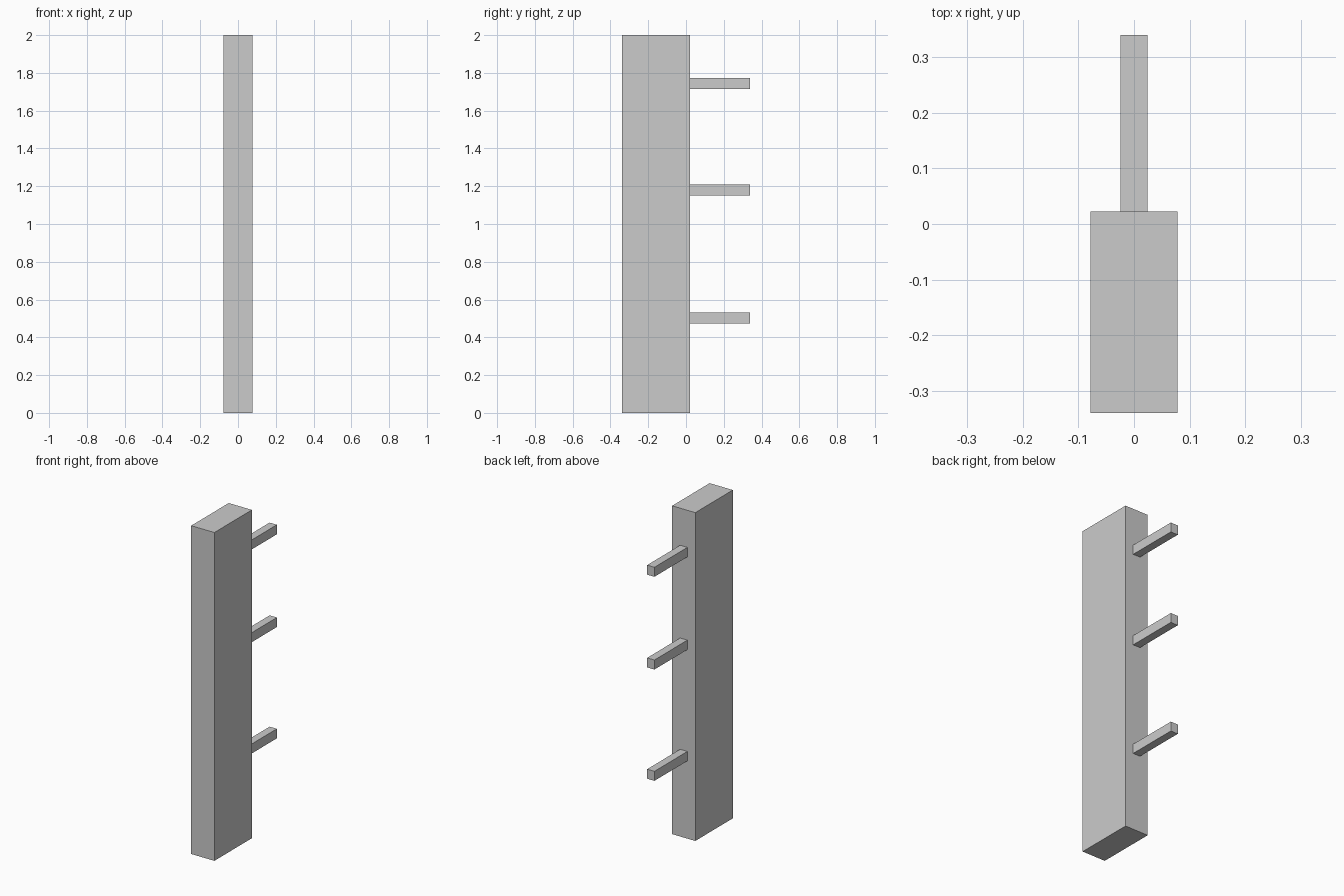
import bpy

if "Cube" in bpy.data.objects:
    bpy.data.objects.remove(bpy.data.objects["Cube"])


def box(name, x, y, z):
    """Axis-aligned box from (min, max) ranges."""
    ranges = (x, y, z)
    bpy.ops.mesh.primitive_cube_add(size=1, location=[(a + b) / 2 for a, b in ranges])
    ob = bpy.context.object
    ob.name = name
    ob.scale = [b - a for a, b in ranges]
    bpy.ops.object.transform_apply(location=False, rotation=False, scale=True)
    return ob


BACK = 0.022  # rear face of the post, where the pegs start

# Upright post
box("post", (-0.078, 0.078), (-0.339, BACK), (0, 2))

# Three pegs sticking out of the back
for i, z in enumerate((0.502, 1.18, 1.745)):
    box(f"peg_{i + 1}", (-0.0245, 0.0245), (BACK, 0.339), (z - 0.029, z + 0.029))
